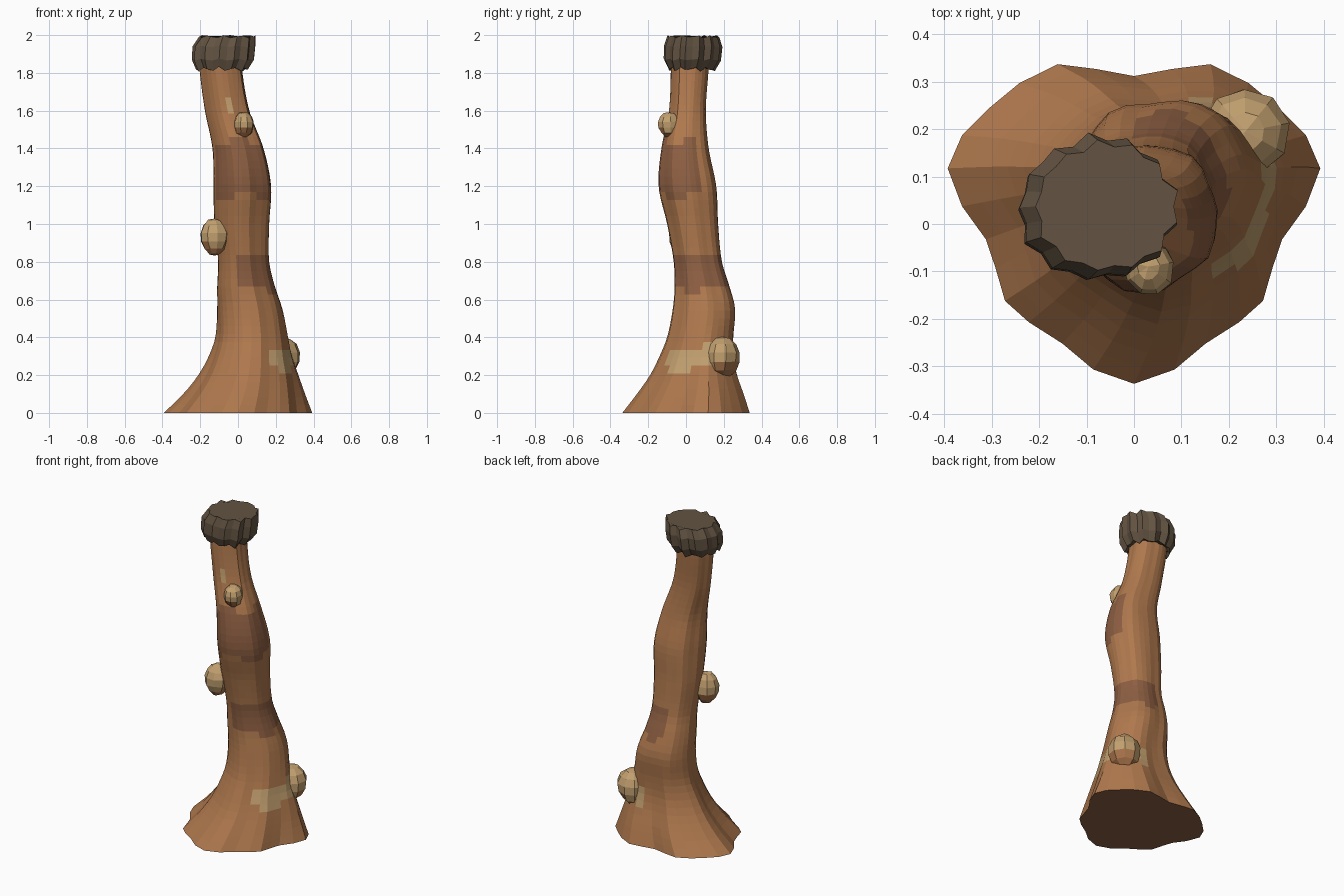
import bpy, bmesh, random
from math import sin, cos, atan2, degrees, pi, radians
from mathutils import Vector, Matrix

if "Cube" in bpy.data.objects:
    bpy.data.objects.remove(bpy.data.objects["Cube"])

random.seed(4)

def material(name, r, g, b):
    m = bpy.data.materials.new(name)
    m.diffuse_color = (r, g, b, 1)
    m.use_nodes = True
    m.node_tree.nodes["Principled BSDF"].inputs["Base Color"].default_value = m.diffuse_color
    return m

BARK = material("bark", 0.43, 0.19, 0.075)
DARK = material("dark_bark", 0.27, 0.115, 0.055)
PALE = material("pale_bark", 0.54, 0.35, 0.16)
CAP = material("cap_bark", 0.125, 0.088, 0.055)

def finish(bm, name, mats):
    bmesh.ops.recalc_face_normals(bm, faces=bm.faces)
    me = bpy.data.meshes.new(name)
    bm.to_mesh(me)
    bm.free()
    for m in mats:
        me.materials.append(m)
    ob = bpy.data.objects.new(name, me)
    bpy.context.collection.objects.link(ob)
    return ob

def loft(bm, rings):
    vs = [[bm.verts.new(p) for p in ring] for ring in rings]
    n = len(vs[0])
    for a, b in zip(vs, vs[1:]):
        for i in range(n):
            j = (i + 1) % n
            bm.faces.new((a[i], a[j], b[j], b[i]))
    bm.faces.new(vs[0][::-1])
    bm.faces.new(vs[-1])

# trunk silhouette: z, x min, x max, y min, y max
PROFILE = [
    (0.0, -0.393, 0.393, -0.337, 0.337),
    (0.1, -0.29, 0.355, -0.26, 0.305),
    (0.2, -0.21, 0.32, -0.19, 0.27),
    (0.3, -0.155, 0.285, -0.14, 0.25),
    (0.4, -0.12, 0.265, -0.10, 0.25),
    (0.55, -0.11, 0.235, -0.07, 0.26),
    (0.67, -0.11, 0.195, -0.06, 0.23),
    (0.8, -0.105, 0.165, -0.065, 0.19),
    (1.0, -0.125, 0.165, -0.10, 0.17),
    (1.2, -0.13, 0.175, -0.145, 0.16),
    (1.4, -0.135, 0.135, -0.13, 0.12),
    (1.6, -0.175, 0.06, -0.09, 0.105),
    (1.83, -0.205, 0.02, -0.08, 0.12),
    (1.93, -0.205, 0.02, -0.08, 0.12),
]

def slope(i, c):
    a, b = PROFILE[max(i - 1, 0)], PROFILE[min(i + 1, len(PROFILE) - 1)]
    return (b[c] - a[c]) / (b[0] - a[0])

def bounds(z):
    i = max(k for k in range(len(PROFILE) - 1) if PROFILE[k][0] <= z)
    p, q = PROFILE[i], PROFILE[i + 1]
    h = q[0] - p[0]
    t = (z - p[0]) / h
    return [(2*t**3 - 3*t*t + 1) * p[c] + (t**3 - 2*t*t + t) * h * slope(i, c)
            + (3*t*t - 2*t**3) * q[c] + (t**3 - t*t) * h * slope(i + 1, c)
            for c in range(1, 5)]

# three-lobed root outline, right half from front to back, then mirrored
HALF = [(0, -0.335), (0.085, -0.305), (0.15, -0.25), (0.22, -0.205), (0.27, -0.16),
        (0.29, -0.09), (0.31, -0.03), (0.36, 0.04), (0.39, 0.12), (0.36, 0.19),
        (0.30, 0.25), (0.24, 0.30), (0.16, 0.34), (0.08, 0.33), (0, 0.315)]
ROOT = HALF + [(-x, y) for x, y in HALF[-2:0:-1]]

def fit(v, lo, hi):
    a, b = min(v), max(v)
    return [lo + (hi - lo) * (k - a) / (b - a) for k in v]

def ring(z):
    w = max(0.12, 1 - z / 0.75)
    pts = []
    for x, y in ROOT:
        t = atan2(y, x)
        r = 1 + 0.035 * cos(5 * t + z * 1.5) + 0.02 * cos(9 * t - z)
        r -= 0.10 * max(0, cos(t - radians(205))) ** 40
        pts.append((w * x / 0.39 + (1 - w) * r * cos(t),
                    w * y / 0.34 + (1 - w) * r * sin(t)))
    x0, x1, y0, y1 = bounds(z)
    xs = fit([p[0] for p in pts], x0, x1)
    ys = fit([p[1] for p in pts], y0, y1)
    return [Vector((x, y, z)) for x, y in zip(xs, ys)]

# trunk with painted bands: z low, z high, angle low, angle high, slot
BANDS = [(1.15, 1.44, -165, 30, 1), (0.66, 0.84, -100, 100, 1),
         (0.24, 0.35, -62, 75, 2), (1.55, 1.64, -95, -62, 2)]
bm = bmesh.new()
N = 46
loft(bm, [ring(1.92 * i / N) for i in range(N + 1)])
for f in bm.faces:
    c = f.calc_center_median()
    if len(f.verts) > 4:
        f.material_index = 1 if c.z < 0.5 else 0
        continue
    x0, x1, y0, y1 = bounds(c.z)
    ang = degrees(atan2(c.y - (y0 + y1) / 2, c.x - (x0 + x1) / 2))
    wob = 0.025 * sin(ang / 17)
    for z0, z1, a0, a1, slot in BANDS:
        if z0 + wob < c.z < z1 + wob * 0.6 and a0 < ang < a1:
            f.material_index = slot
finish(bm, "trunk", [BARK, DARK, PALE])

# knots: low-poly bulges pointing outward, pale above and bark below
def knot(name, pos, angle, size):
    bm = bmesh.new()
    bmesh.ops.create_uvsphere(bm, u_segments=9, v_segments=7, radius=1)
    for v in bm.verts:
        v.co *= random.uniform(0.95, 1.04)
        if v.co.z < 0:
            v.co.x *= 1 + 0.25 * v.co.z
    m = (Matrix.Translation(pos) @ Matrix.Rotation(radians(angle), 4, 'Z')
         @ Matrix.Diagonal((*size, 1)))
    bmesh.ops.transform(bm, matrix=m, verts=bm.verts)
    bm.normal_update()
    for f in bm.faces:
        f.material_index = 1 if f.normal.z < -0.35 else 0
    finish(bm, name, [PALE, BARK])

knot("lower_knot", (0.235, 0.195, 0.295), 41, (0.095, 0.095, 0.11))
knot("middle_knot", (-0.125, -0.025, 0.93), 195, (0.082, 0.068, 0.10))
knot("upper_knot", (0.03, -0.09, 1.525), -80, (0.066, 0.055, 0.068))

# ragged cap: fluted rings leaning slightly, (z, cx, cy, rx, ry, ragged)
LAYERS = [(1.835, -0.09, 0.02, 0.10, 0.09, 0), (1.82, -0.085, 0.025, 0.14, 0.125, 0.012),
          (1.87, -0.08, 0.03, 0.168, 0.152, 0.006), (1.94, -0.075, 0.035, 0.170, 0.155, 0.004),
          (1.992, -0.058, 0.037, 0.153, 0.138, 0.008)]
M = 26
flute = [(1.0 if i % 2 else 0.9) + random.uniform(-0.03, 0.03) for i in range(M)]
rings = []
for z, cx, cy, rx, ry, rag in LAYERS:
    rings.append([Vector((cx + rx * flute[i] * cos(2 * pi * i / M),
                          cy + ry * flute[i] * sin(2 * pi * i / M),
                          z + rag * sin(i * 2.4))) for i in range(M)])
bm = bmesh.new()
loft(bm, rings)
finish(bm, "cap", [CAP])
